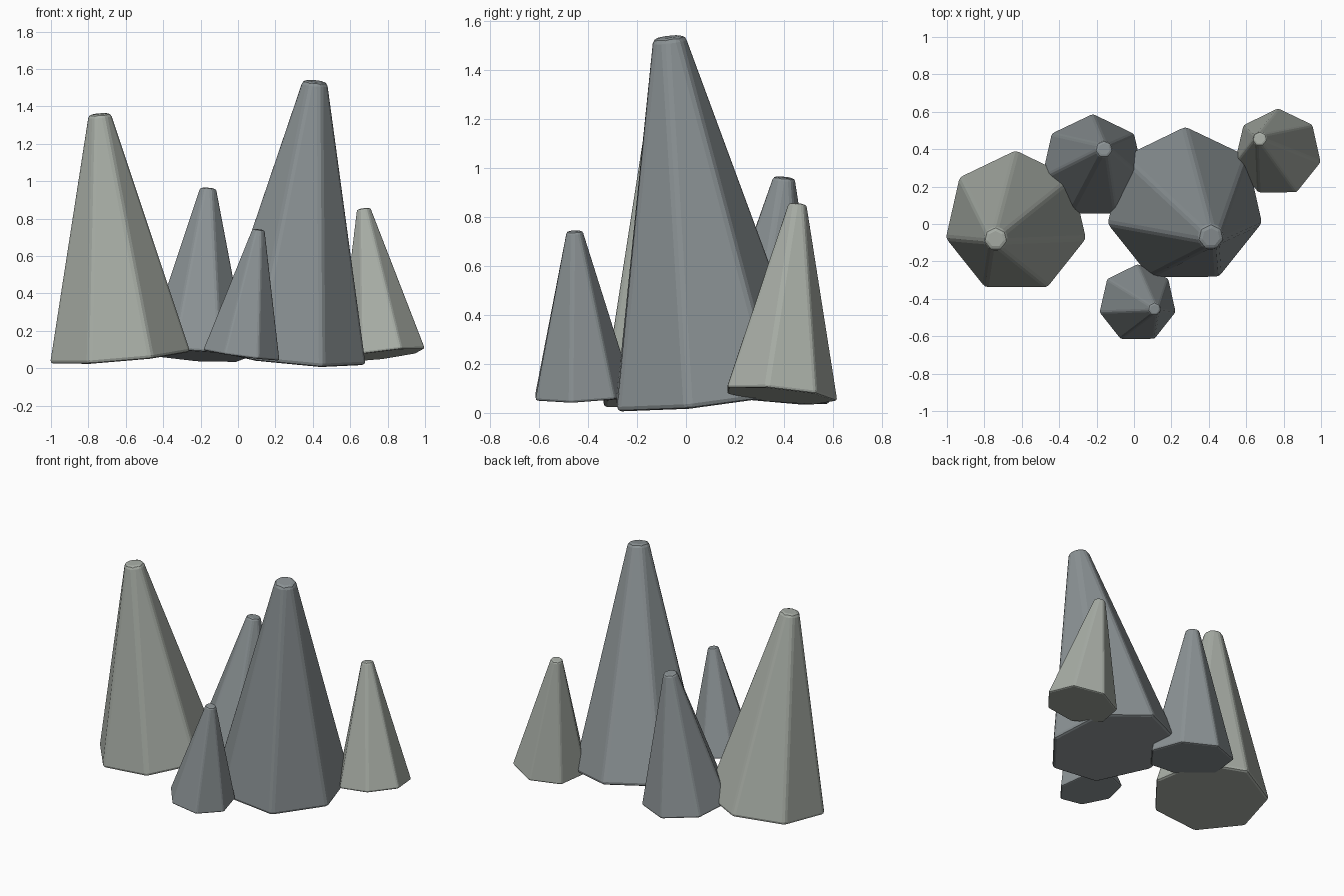
import bpy
from math import sin, cos, tau
from mathutils import Vector

if "Cube" in bpy.data.objects:
    bpy.data.objects.remove(bpy.data.objects["Cube"])

SIDES = 7


def stone(name, rgb):
    m = bpy.data.materials.new(name)
    m.diffuse_color = (*rgb, 1)
    m.use_nodes = True
    m.node_tree.nodes["Principled BSDF"].inputs["Base Color"].default_value = m.diffuse_color
    return m


pale = stone("pale_stone", (0.39, 0.42, 0.38))
dark = stone("dark_stone", (0.26, 0.29, 0.30))


def spire(name, base, tip, radius, mat):
    """Seven-sided tapered spike leaning from base centre to tip centre."""
    base, tip = Vector(base), Vector(tip)
    axis = tip - base
    verts = [(r * sin(tau * i / SIDES), r * cos(tau * i / SIDES), z)
             for r, z in ((radius, 0), (radius * 0.165, axis.length))
             for i in range(SIDES)]
    # clockwise order seen from above: bottom cap as is, top cap reversed
    faces = [tuple(range(SIDES)), tuple(range(2 * SIDES - 1, SIDES - 1, -1))]
    for i in range(SIDES):
        j = (i + 1) % SIDES
        faces.append((i, i + SIDES, j + SIDES, j))
    mesh = bpy.data.meshes.new(name)
    mesh.from_pydata(verts, [], faces)
    mesh.materials.append(mat)
    ob = bpy.data.objects.new(name, mesh)
    bpy.context.collection.objects.link(ob)
    ob.location = base
    ob.rotation_mode = 'QUATERNION'
    ob.rotation_quaternion = Vector((0, 0, 1)).rotation_difference(axis)
    # softened edges
    bev = ob.modifiers.new("soft_edges", 'BEVEL')
    bev.width = radius * 0.05
    bev.segments = 2
    bev.limit_method = 'ANGLE'
    return ob


spire("left_spire", (-0.63, 0.01, 0.06), (-0.74, -0.08, 1.36), 0.39, pale)
spire("main_spire", (0.27, 0.10, 0.065), (0.412, -0.07, 1.535), 0.43, dark)
spire("back_spire", (-0.22, 0.307, 0.065), (-0.16, 0.40, 0.962), 0.285, dark)
spire("front_spire", (0.018, -0.424, 0.07), (0.11, -0.455, 0.742), 0.213, dark)
spire("right_spire", (0.77, 0.381, 0.07), (0.672, 0.455, 0.853), 0.24, pale)
